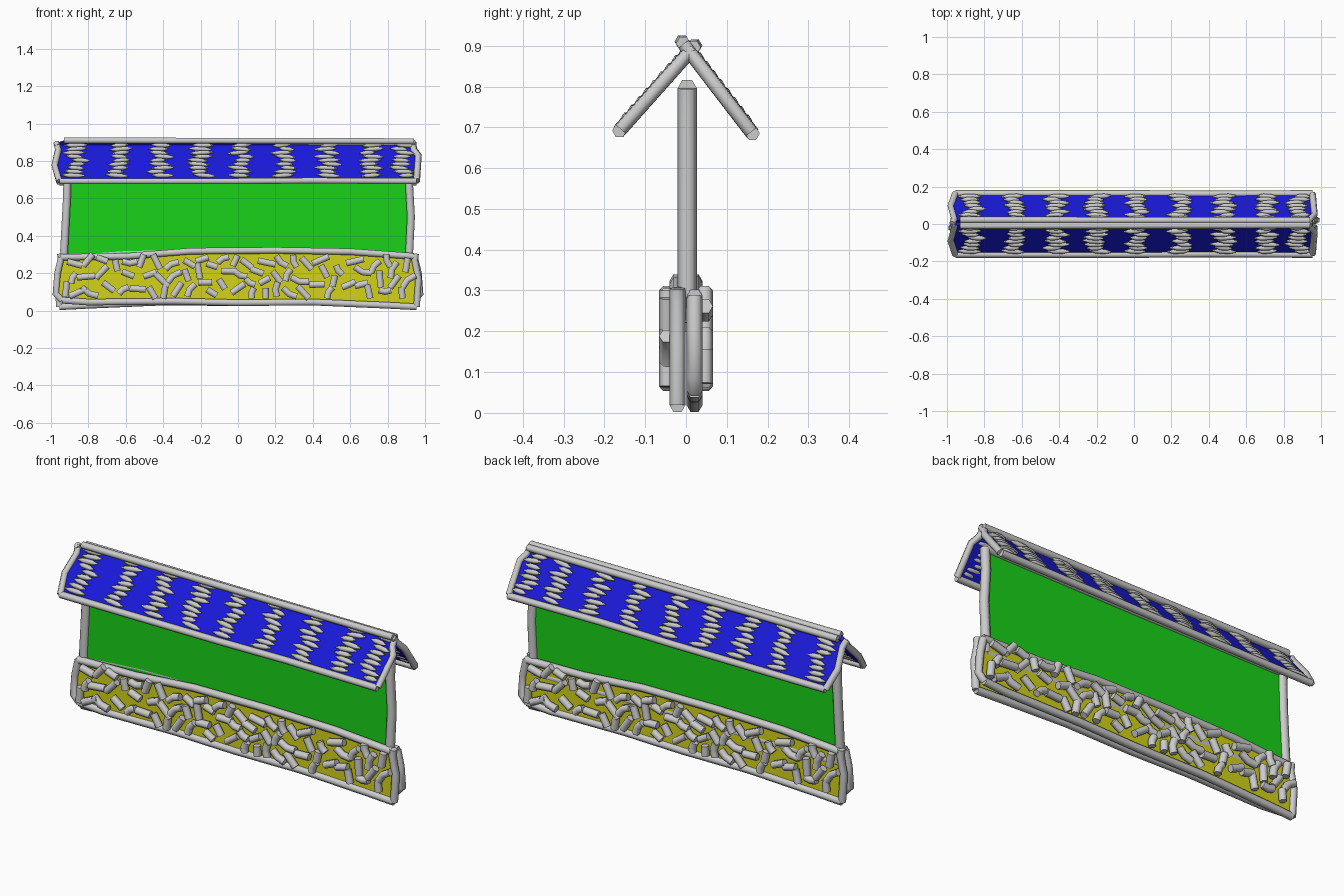
import bpy, math, random
from mathutils import Vector

if "Cube" in bpy.data.objects:
    bpy.data.objects.remove(bpy.data.objects["Cube"])

random.seed(7)


def material(name, rgb):
    m = bpy.data.materials.new(name)
    m.diffuse_color = (*rgb, 1)
    m.use_nodes = True
    m.node_tree.nodes["Principled BSDF"].inputs["Base Color"].default_value = m.diffuse_color
    return m


BLUE = material("roof_blue", (0.01, 0.01, 0.7))
GREEN = material("wall_green", (0.01, 0.65, 0.01))
YELLOW = material("base_yellow", (0.65, 0.65, 0.01))


def tubes(name, strokes, radius, taper=False):
    """Six-sided tubes along a set of point lists, as one mesh."""
    cu = bpy.data.curves.new(name, 'CURVE')
    cu.dimensions = '3D'
    cu.bevel_depth = radius
    cu.bevel_resolution = 1
    cu.use_fill_caps = True
    for pts in strokes:
        sp = cu.splines.new('POLY')
        sp.points.add(len(pts) - 1)
        for i, p in enumerate(pts):
            sp.points[i].co = (*p, 1)
            if taper and i in (0, len(pts) - 1):
                sp.points[i].radius = 0.3
    ob = bpy.data.objects.new(name, cu)
    bpy.context.collection.objects.link(ob)
    bpy.ops.object.select_all(action='DESELECT')
    ob.select_set(True)
    bpy.context.view_layer.objects.active = ob
    bpy.ops.object.convert(target='MESH')
    bpy.ops.object.shade_smooth_by_angle(angle=math.radians(65))
    return bpy.context.object


def panel(name, sides, place, mat, radius):
    """Flat coloured sheet with a hand-drawn tube along each side."""
    outline = [place(*p) for side in sides for p in side]
    me = bpy.data.meshes.new(name)
    me.from_pydata(outline, [], [list(range(len(outline)))])
    me.materials.append(mat)
    ob = bpy.data.objects.new(name, me)
    bpy.context.collection.objects.link(ob)
    tubes(name + "_frame", [[place(*p) for p in s] for s in sides], radius)


# Centre wall
wall = [
    [(-0.91, 0.795), (0, 0.792), (0.92, 0.795)],
    [(0.92, 0.795), (0.915, 0.68), (0.925, 0.5), (0.915, 0.3), (0.92, 0.22)],
    [(0.92, 0.22), (0, 0.225), (-0.92, 0.22)],
    [(-0.92, 0.22), (-0.93, 0.32), (-0.915, 0.6), (-0.91, 0.795)],
]
panel("wall", wall, lambda x, z: Vector((x, 0.003, z)), GREEN, 0.024)

# Base panels: the back one is the front one turned half way round
base = [
    [(-0.95, 0.285), (-0.6, 0.29), (-0.25, 0.318), (0.2, 0.322), (0.6, 0.315), (0.94, 0.29)],
    [(0.95, 0.305), (0.945, 0.27), (0.965, 0.17), (0.955, 0.02)],
    [(0.955, 0.02), (0.8, 0.028), (0.4, 0.045), (0, 0.042), (-0.35, 0.05), (-0.8, 0.045), (-0.94, 0.055)],
    [(-0.94, 0.055), (-0.975, 0.09), (-0.965, 0.2), (-0.945, 0.285)],
]

# Scattered stone strokes, some of them bent
centres, stones = [], []
for _ in range(6000):
    c = Vector((random.uniform(-0.92, 0.92), random.uniform(0.085, 0.275)))
    if all((c - o).length > 0.062 for o in centres):
        centres.append(c)
for c in centres:
    a = random.uniform(0, math.pi)
    h = random.uniform(0.03, 0.05)
    d = Vector((math.cos(a), math.sin(a))) * h
    p, q = c - d, c + d
    for e in (p, q):
        e.y = min(max(e.y, 0.065), 0.3)
    stroke = [p, q]
    if random.random() < 0.3:
        stroke = [p, c + Vector((-d.y, d.x)) * 0.25, q]
    stones.append(stroke)

for name, s in (("front", 1), ("back", -1)):
    panel(name + "_base", base, lambda x, z: Vector((x * s, -0.021 * s, z)), YELLOW, 0.02)
    tubes(name + "_base_stones",
          [[Vector((x * s, -0.046 * s, z)) for x, z in st] for st in stones], 0.02)

# Roof slopes: x along the ridge, t from ridge (0) to eave (1)
roof = [
    [(-0.93, 0), (0, 0.01), (0.94, 0.02)],
    [(0.935, 0.03), (0.94, 0.2), (0.965, 0.35), (0.955, 0.98)],
    [(0.955, 1), (0.4, 0.985), (0, 1), (-0.5, 1.0), (-0.955, 1)],
    [(-0.955, 1), (-0.98, 0.6), (-0.96, 0.2), (-0.97, 0.06)],
]
columns = [-0.86, -0.64, -0.42, -0.2, 0.02, 0.25, 0.48, 0.71, 0.88]
shingles = []
for cx in columns:
    for i in range(9):
        t = 0.1 + i * 0.097
        x = cx + random.uniform(-0.022, 0.022)
        h = random.uniform(0.04, 0.062)
        k = random.uniform(-0.025, 0.025)
        shingles.append([(min(max(x + u * h, -0.95), 0.94), t + u * k)
                         for u in (-1, -0.4, 0.4, 1)])

slopes = (
    ("front", Vector((0, 0.022, 0.9)), Vector((0, -0.163, 0.692))),
    ("back", Vector((0, -0.01, 0.91)), Vector((0, 0.163, 0.685))),
)
for name, top, eave in slopes:
    run = eave - top
    up = Vector((0, -run.z, run.y)) * (1 if run.y > 0 else -1)
    up.normalize()

    def place(x, t, lift=0.0):
        return Vector((x, 0, 0)) + top + run * t + up * lift

    panel(name + "_roof", roof, place, BLUE, 0.018)
    tubes(name + "_roof_shingles",
          [[place(x, t, 0.008) for x, t in st] for st in shingles], 0.013, taper=True)
